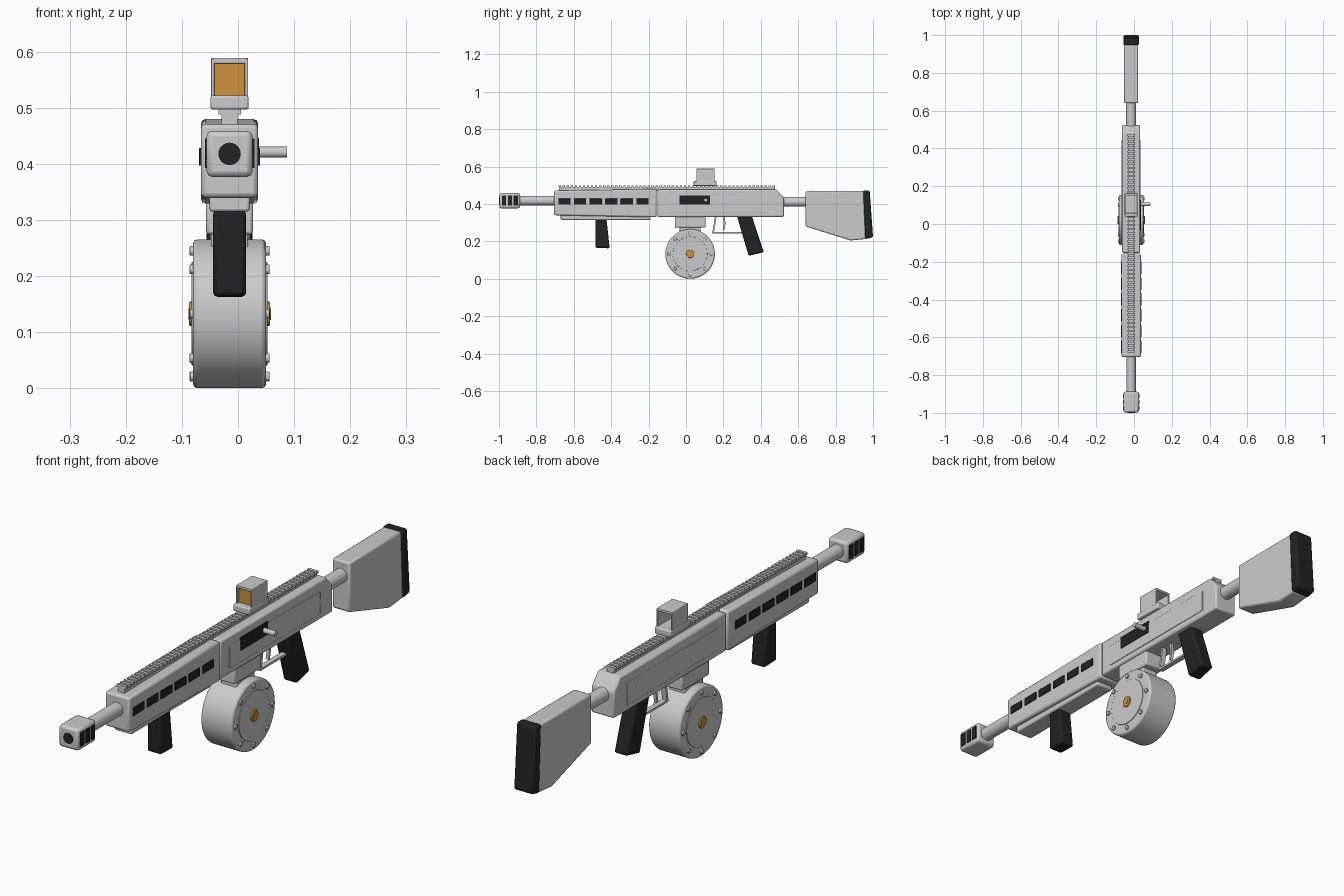
import bpy, bmesh, math
from mathutils import Matrix, Vector

CX = -0.015  # centre plane of the weapon (side handle shifts the bounds)


def material(name, rgb):
    m = bpy.data.materials.new(name)
    m.diffuse_color = (*rgb, 1)
    return m


GREY = material("light_grey", (0.60, 0.60, 0.60))
BLACK = material("black", (0.016, 0.016, 0.016))
ORANGE = material("amber", (0.62, 0.29, 0.045))


def finish(name, bm, mat, bevel=0, seg=2):
    bmesh.ops.recalc_face_normals(bm, faces=bm.faces)
    me = bpy.data.meshes.new(name)
    bm.to_mesh(me)
    bm.free()
    me.materials.append(mat)
    ob = bpy.data.objects.new(name, me)
    bpy.context.collection.objects.link(ob)
    if bevel:
        b = ob.modifiers.new("bevel", "BEVEL")
        b.width, b.segments, b.limit_method = bevel, seg, "ANGLE"
        b.angle_limit = math.radians(30)
    return ob


def prism(name, pts, x0, x1, mat, bevel=0):
    """Side (y, z) outline extruded from x0 to x1, relative to the centre plane."""
    bm = bmesh.new()
    a = [bm.verts.new((CX + x0, y, z)) for y, z in pts]
    b = [bm.verts.new((CX + x1, y, z)) for y, z in pts]
    bm.faces.new(a)
    bm.faces.new(b)
    for i in range(len(pts)):
        j = (i + 1) % len(pts)
        bm.faces.new((a[i], a[j], b[j], b[i]))
    return finish(name, bm, mat, bevel)


def box(name, y0, y1, z0, z1, x0, x1, mat, bevel=0):
    return prism(name, [(y0, z0), (y1, z0), (y1, z1), (y0, z1)], x0, x1, mat, bevel)


def rod(name, p, q, r, mat, sides=32, bevel=0):
    p, q = Vector(p) + Vector((CX, 0, 0)), Vector(q) + Vector((CX, 0, 0))
    bm = bmesh.new()
    rot = (q - p).to_track_quat("Z", "Y").to_matrix().to_4x4()
    bmesh.ops.create_cone(bm, cap_ends=True, segments=sides, radius1=r, radius2=r,
                          depth=(q - p).length, matrix=Matrix.Translation((p + q) / 2) @ rot)
    return finish(name, bm, mat, bevel)


# muzzle brake with bore and side slots
box("muzzle_brake", -0.998, -0.888, 0.377, 0.459, -0.041, 0.041, GREY, 0.01)
rod("muzzle_bore", (0, -1.0, 0.418), (0, -0.99, 0.418), 0.02, BLACK)
for i in range(3):
    y = -0.974 + i * 0.032
    for s in (-1, 1):
        box("muzzle_slot", y - 0.011, y + 0.011, 0.393, 0.445, s * 0.037, s * 0.044, BLACK)

# barrel and stock tube
rod("barrel", (0, -0.89, 0.418), (0, -0.70, 0.418), 0.0255, GREY)
rod("stock_tube", (0, 0.52, 0.412), (0, 0.65, 0.412), 0.0265, GREY)

# handguard with vents and lower rail
prism("handguard", [(-0.705, 0.340), (-0.157, 0.329), (-0.157, 0.480), (-0.705, 0.471)],
      -0.051, 0.051, GREY, 0.008)
for i in range(6):
    y = -0.65 + i * 0.0835
    for s in (-1, 1):
        box("handguard_vent", y - 0.033, y + 0.033, 0.397, 0.428, s * 0.048, s * 0.0545, BLACK, 0.001)
box("lower_rail", -0.67, -0.19, 0.315, 0.345, -0.036, 0.036, GREY, 0.005)

# receiver with raised side panels and ejection port
prism("receiver", [(-0.153, 0.331), (0.523, 0.331), (0.523, 0.432), (0.485, 0.477), (-0.153, 0.477)],
      -0.048, 0.048, GREY, 0.007)
for s in (-1, 1):
    box("receiver_panel", -0.10, 0.445, 0.354, 0.438, s * 0.045, s * 0.0505, GREY, 0.002)
box("ejection_port", -0.035, 0.128, 0.397, 0.446, 0.045, 0.0525, BLACK)
rod("charging_handle", (0.04, 0.105, 0.421), (0.102, 0.105, 0.421), 0.0098, GREY, 16)

# top rail
box("top_rail_base", -0.68, 0.475, 0.470, 0.490, -0.0145, 0.0145, GREY)
for i in range(54):
    y = -0.675 + i * 0.0216
    box("top_rail_tooth", y - 0.006, y + 0.006, 0.488, 0.498, -0.02, 0.02, GREY)

# reflex sight
box("sight_base", 0.040, 0.163, 0.497, 0.522, -0.034, 0.034, GREY, 0.004)
for s in (-1, 1):
    box("sight_wall", 0.056, 0.152, 0.518, 0.588, s * 0.027, s * 0.033, GREY, 0.001)
box("sight_roof", 0.056, 0.152, 0.579, 0.589, -0.033, 0.033, GREY, 0.002)
box("sight_lens", 0.066, 0.071, 0.520, 0.581, -0.028, 0.028, ORANGE)

# magazine well and drum
box("magazine_well", -0.06, 0.105, 0.274, 0.336, -0.042, 0.042, GREY, 0.006)
box("drum_neck", -0.035, 0.077, 0.235, 0.28, -0.033, 0.033, GREY, 0.004)
DY, DZ = 0.022, 0.133
rod("drum", (-0.065, DY, DZ), (0.065, DY, DZ), 0.1325, GREY, 64, 0.007)
for s in (-1, 1):
    rod("drum_cover", (s * 0.06, DY, DZ), (s * 0.0675, DY, DZ), 0.092, GREY, 48, 0.001)
    rod("drum_hub", (s * 0.06, DY, DZ), (s * 0.072, DY, DZ), 0.0215, ORANGE, 24, 0.002)
    rod("drum_hub_cap", (s * 0.07, DY, DZ), (s * 0.0735, DY, DZ), 0.011, ORANGE, 16)
    for k in range(8):
        y, z = DY + 0.112 * math.cos(k * math.pi / 4), DZ + 0.112 * math.sin(k * math.pi / 4)
        rod("drum_bolt", (s * 0.06, y, z), (s * 0.071, y, z), 0.0088, GREY, 12, 0.0015)

# front grip and pistol grip
prism("front_grip", [(-0.484, 0.318), (-0.425, 0.318), (-0.408, 0.163), (-0.484, 0.165)],
      -0.0295, 0.0295, BLACK, 0.008)
prism("pistol_grip", [(0.272, 0.336), (0.352, 0.336), (0.416, 0.142), (0.335, 0.123)],
      -0.028, 0.028, BLACK, 0.008)

# trigger and guard
prism("guard_front", [(0.155, 0.335), (0.164, 0.335), (0.149, 0.243), (0.140, 0.243)],
      -0.01, 0.01, GREY)
box("guard_bottom", 0.14, 0.305, 0.241, 0.249, -0.01, 0.01, GREY)
prism("trigger", [(0.196, 0.335), (0.208, 0.335), (0.211, 0.295), (0.204, 0.258), (0.196, 0.262), (0.202, 0.295)],
      -0.006, 0.006, GREY)

# stock and butt pad
prism("stock", [(0.64, 0.280), (0.88, 0.205), (0.962, 0.213), (0.952, 0.470), (0.64, 0.468)],
      -0.037, 0.037, GREY, 0.007)
prism("butt_pad", [(0.958, 0.212), (1.0, 0.222), (0.982, 0.472), (0.946, 0.472)],
      -0.041, 0.041, BLACK, 0.008)

# smooth round parts, keep hard edges
for ob in bpy.data.objects:
    ob.select_set(True)
    bpy.context.view_layer.objects.active = ob
bpy.ops.object.shade_smooth_by_angle(angle=math.radians(30))
